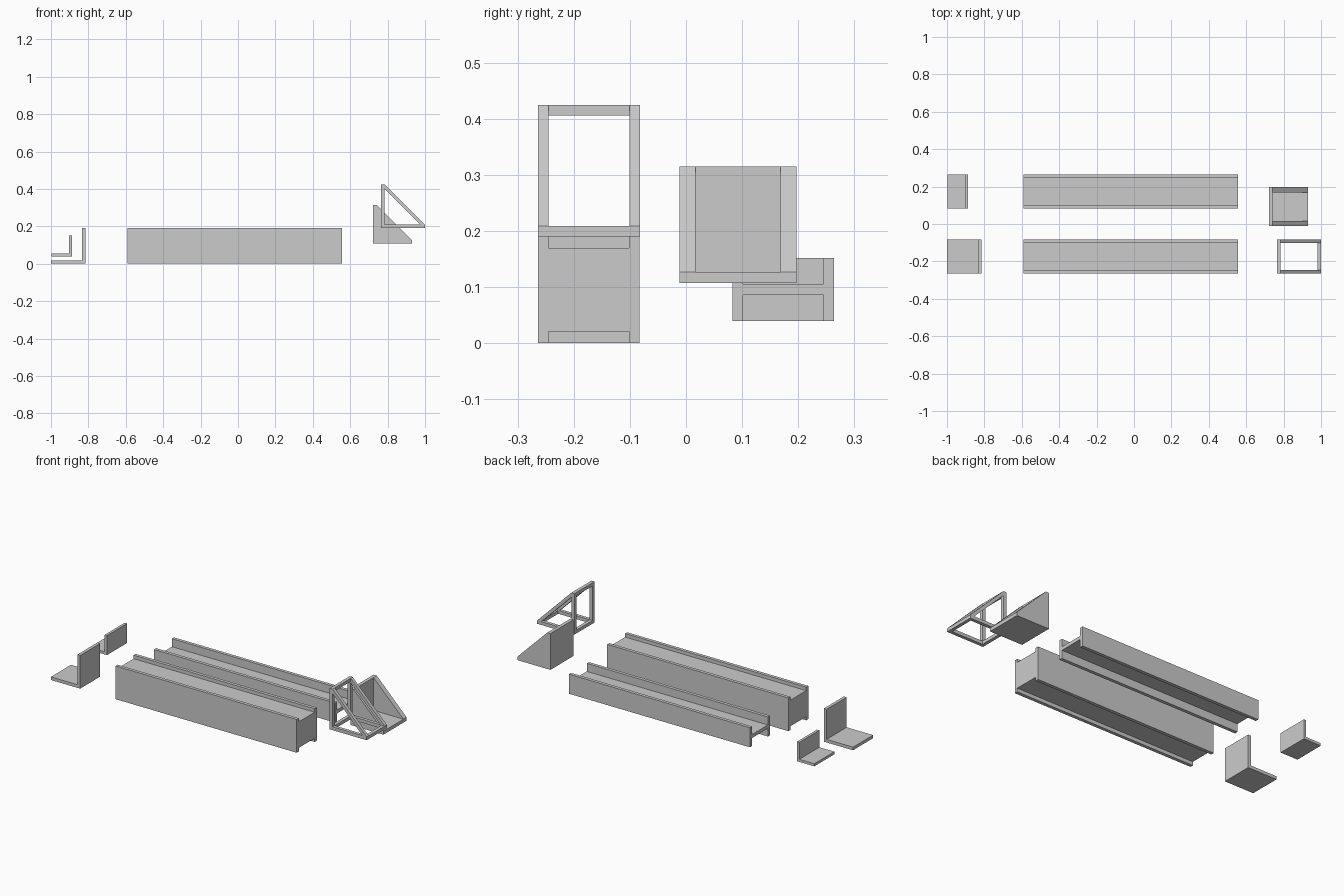
import bpy
import bmesh

cube = bpy.data.objects.get("Cube")
if cube:
    bpy.data.objects.remove(cube, do_unlink=True)

grey = bpy.data.materials.new("plain grey")
grey.use_nodes = True
grey.diffuse_color = (0.6, 0.6, 0.6, 1)
grey.node_tree.nodes["Principled BSDF"].inputs["Base Color"].default_value = (0.6, 0.6, 0.6, 1)


def finish(name, bm):
    bmesh.ops.recalc_face_normals(bm, faces=bm.faces)
    mesh = bpy.data.meshes.new(name)
    bm.to_mesh(mesh)
    bm.free()
    mesh.materials.append(grey)
    obj = bpy.data.objects.new(name, mesh)
    bpy.context.scene.collection.objects.link(obj)
    return obj


def extrude(bm, points, axis, start, end):
    """Sweep a closed profile (x,z or y,z) along the other horizontal axis."""
    if axis == "x":
        verts = [bm.verts.new((start, a, z)) for a, z in points]
        move = (end - start, 0, 0)
    else:
        verts = [bm.verts.new((a, start, z)) for a, z in points]
        move = (0, end - start, 0)
    face = bm.faces.new(verts)
    grown = bmesh.ops.extrude_face_region(bm, geom=[face], use_keep_orig=True)
    moved = [v for v in grown["geom"] if isinstance(v, bmesh.types.BMVert)]
    bmesh.ops.translate(bm, verts=moved, vec=move)


def beam(name, y0, y1, z0, z1, web0, web1, wall=0.019):
    """H-shaped beam: two side walls joined by a web."""
    a, b = y0 + wall, y1 - wall
    profile = [(y0, z0), (a, z0), (a, web0), (b, web0), (b, z0), (y1, z0),
               (y1, z1), (b, z1), (b, web1), (a, web1), (a, z1), (y0, z1)]
    bm = bmesh.new()
    extrude(bm, profile, "x", -0.59, 0.557)
    return finish(name, bm)


def angle_plate(bm, x0, x1, z0, z1, y0, y1, t, upright_right):
    """L-shaped plate with its upright at one end of the base."""
    profile = [(x0, z0), (x1, z0), (x1, z0 + t), (x0 + t, z0 + t), (x0 + t, z1), (x0, z1)]
    if upright_right:
        profile = [(x0 + x1 - x, z) for x, z in profile]
    extrude(bm, profile, "y", y0, y1)


# Two long beams
beam("large_beam", -0.264, -0.083, 0, 0.19, 0.021, 0.17)
beam("small_beam", 0.083, 0.264, 0.04, 0.152, 0.086, 0.106)

# Plain angle brackets
bm = bmesh.new()
angle_plate(bm, -1, -0.815, 0, 0.19, -0.264, -0.083, 0.018, True)
finish("large_angle_bracket", bm)
bm = bmesh.new()
angle_plate(bm, -0.998, -0.888, 0.04, 0.152, 0.083, 0.264, 0.015, True)
finish("small_angle_bracket", bm)

# Corner bracket with solid triangular side walls
x0, x1, z0, z1, t = 0.721, 0.93, 0.107, 0.315, 0.02
bm = bmesh.new()
gusset = [(x0, z0), (x1, z0), (x1, z0 + t), (x0 + t, z1), (x0, z1)]
extrude(bm, gusset, "y", -0.012, 0.017)
extrude(bm, gusset, "y", 0.168, 0.197)
angle_plate(bm, x0, x1, z0, z1, 0.017, 0.168, t, False)
finish("gusseted_bracket", bm)

# Open triangular frame: two side triangles joined by three cross bars
x0, x1, z0, z1, t = 0.765, 1.0, 0.19, 0.425, 0.019
y0, y1, d = -0.264, -0.082, 0.026
bm = bmesh.new()
for y in (y0, y1 - t):
    extrude(bm, [(x0, z0), (x0 + t, z0), (x0 + t, z1), (x0, z1)], "y", y, y + t)
    extrude(bm, [(x0 + t, z0), (x1, z0), (x1, z0 + t), (x0 + t, z0 + t)], "y", y, y + t)
    extrude(bm, [(x0 + t, z1), (x0 + t, z1 - d), (x1 - d, z0 + t), (x1, z0 + t)], "y", y, y + t)
for x, z in ((x0, z0), (x1 - t, z0), (x0, z1 - t)):
    extrude(bm, [(x, z), (x + t, z), (x + t, z + t), (x, z + t)], "y", y0 + t, y1 - t)
finish("open_triangle_frame", bm)
